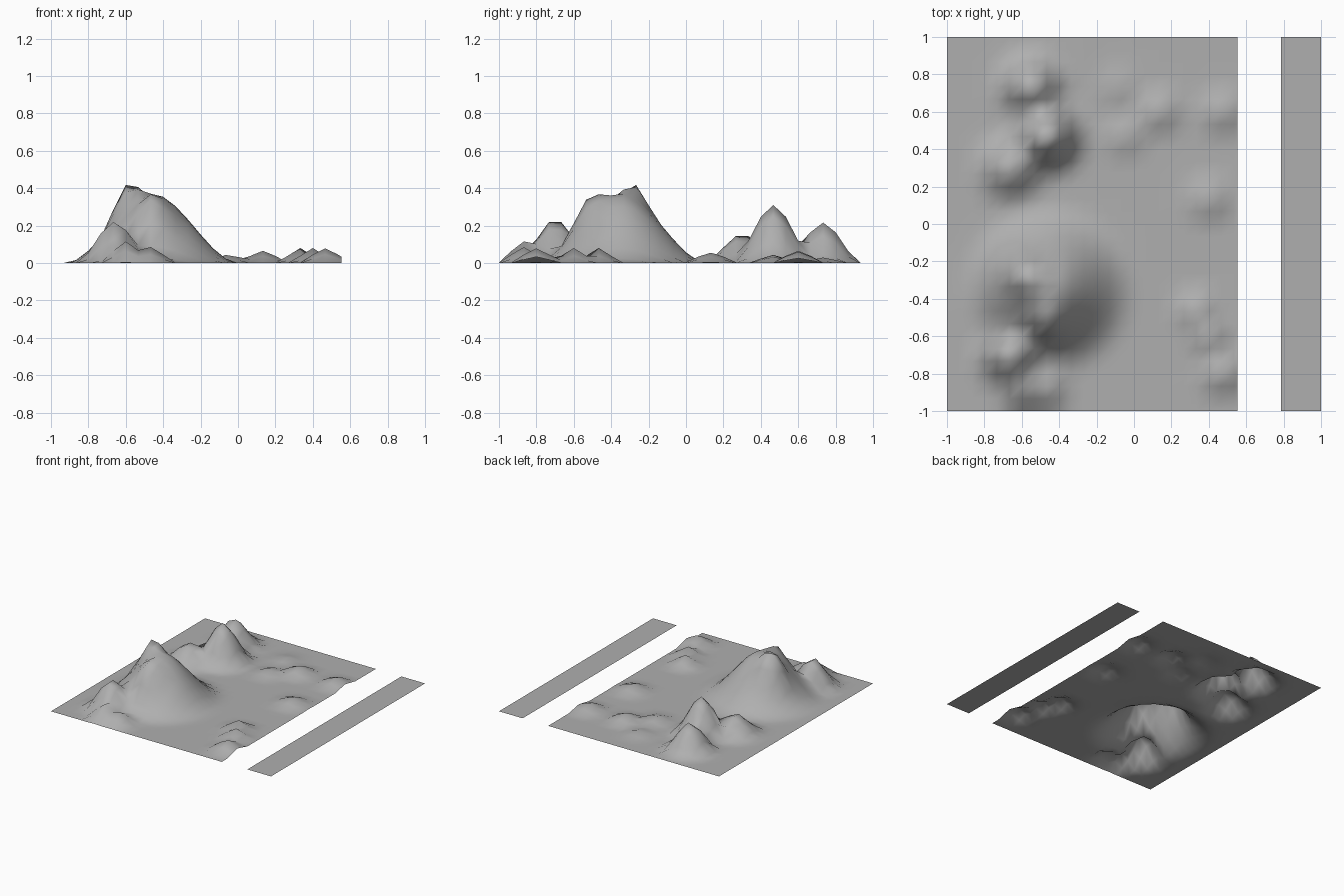
import bpy, bmesh, math

if "Cube" in bpy.data.objects:
    bpy.data.objects.remove(bpy.data.objects["Cube"])

# hills as (x, y, height, radius), like soft proportional-edit pulls
# large mountain: broad body, summit and front shoulder add up
MOUNTAIN = [
    (-0.46, -0.35, 0.372, 0.465),
    (-0.60, -0.267, 0.15, 0.15),
    (-0.46, -0.53, 0.095, 0.14),
]
# separate hills, each merged with its neighbours
HILLS = [
    # foothills in front
    (-0.66, -0.70, 0.235, 0.21),
    (-0.60, -0.867, 0.115, 0.145),
    (-0.467, -0.867, 0.085, 0.14),
    # back range
    (-0.467, 0.467, 0.31, 0.23),
    (-0.55, 0.733, 0.22, 0.21),
    (-0.66, 0.30, 0.155, 0.21),
    # low mounds
    (0.133, 0.60, 0.065, 0.15),
    (-0.05, 0.467, 0.045, 0.14),
    (-0.08, 0.733, 0.03, 0.14),
    (0.467, 0.60, 0.06, 0.15),
    (0.40, 0.133, 0.055, 0.16),
    (0.333, -0.467, 0.08, 0.13),
    (0.40, -0.60, 0.08, 0.13),
    (0.467, -0.80, 0.078, 0.15),
]


def bump(x, y, hill):
    cx, cy, h, r = hill
    t = max(0.0, 1 - math.hypot(x - cx, y - cy) / r)
    return h * t * t * (3 - 2 * t)


def height(x, y):
    parts = [sum(bump(x, y, m) for m in MOUNTAIN)]
    parts += [bump(x, y, h) for h in HILLS]
    return sum(p ** 4 for p in parts) ** 0.25   # soft maximum


rock = bpy.data.materials.new("grey_land")
rock.diffuse_color = (0.43, 0.43, 0.43, 1)
rock.use_nodes = True
rock.node_tree.nodes["Principled BSDF"].inputs["Base Color"].default_value = rock.diffuse_color


def land(name, x_min, x_max):
    """Slice of the 2 x 2 terrain grid between two x limits."""
    bm = bmesh.new()
    bmesh.ops.create_grid(bm, x_segments=30, y_segments=30, size=1)
    for v in bm.verts:
        v.co.z = height(v.co.x, v.co.y)
    for x, side in ((x_min, -1), (x_max, 1)):
        if abs(x) < 1:
            bmesh.ops.bisect_plane(
                bm, geom=bm.verts[:] + bm.edges[:] + bm.faces[:],
                plane_co=(x, 0, 0), plane_no=(side, 0, 0), clear_outer=True)
    for f in bm.faces:
        f.smooth = True
    mesh = bpy.data.meshes.new(name)
    bm.to_mesh(mesh)
    bm.free()
    mesh.materials.append(rock)
    obj = bpy.data.objects.new(name, mesh)
    bpy.context.collection.objects.link(obj)
    return obj


# main land and the far bank across the river gap
land("mountain_land", -1, 0.553)
land("far_bank", 0.785, 1)
